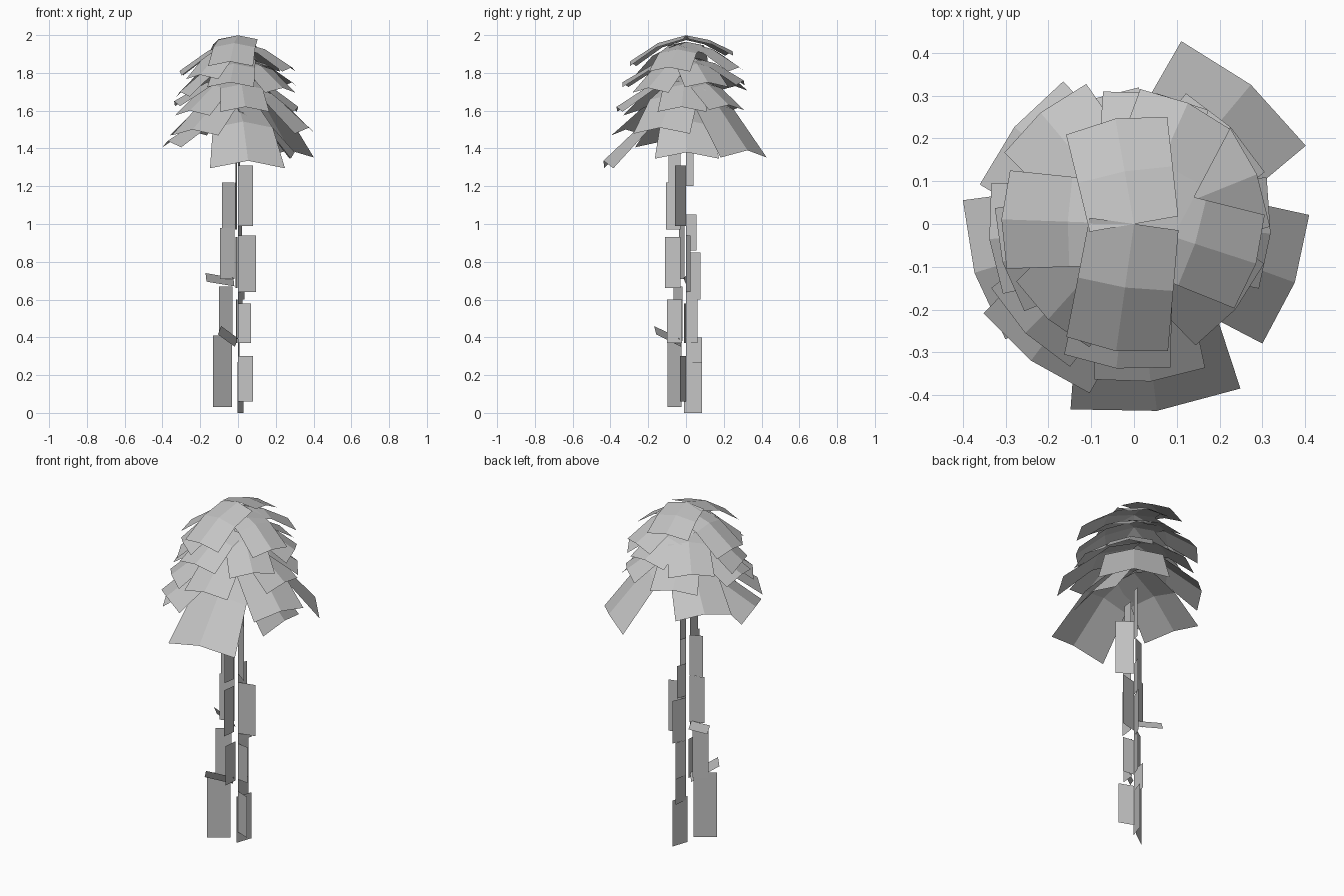
import bpy
import math
from mathutils import Vector

# Remove the default object only
default = bpy.data.objects.get("Cube")
if default:
    bpy.data.objects.remove(default, do_unlink=True)

# One flat grey for the whole plant
grey = bpy.data.materials.new("plain_grey")
grey.use_nodes = True
colour = (0.55, 0.55, 0.55, 1.0)
grey.diffuse_color = colour
grey.node_tree.nodes["Principled BSDF"].inputs["Base Color"].default_value = colour


def make_panels(name, panels):
    """Build separate flat four-cornered panels as one object."""
    vertices = [corner for panel in panels for corner in panel]
    faces = [range(first, first + 4) for first in range(0, len(vertices), 4)]
    mesh = bpy.data.meshes.new(name)
    mesh.from_pydata(vertices, [], faces)
    mesh.materials.append(grey)
    mesh.update()
    obj = bpy.data.objects.new(name, mesh)
    bpy.context.collection.objects.link(obj)


def directions(azimuth):
    """Outward and sideways unit vectors for a compass angle in degrees."""
    angle = math.radians(azimuth)
    outward = Vector((math.cos(angle), math.sin(angle), 0))
    sideways = Vector((-math.sin(angle), math.cos(angle), 0))
    return outward, sideways


def drooping_leaf(name, azimuth, reach, base_z, tip_z, base_width, tip_width):
    """Four panels folded along a ridge and bent down once, halfway along."""
    outward, sideways = directions(azimuth)
    rows = []
    for step in (0, 0.5, 1):
        half = (base_width + (tip_width - base_width) * step) / 2
        height = base_z + (tip_z - base_z) * step ** 1.75
        row = []
        for side in (-1, 0, 1):
            fold = abs(side) * half
            point = outward * (reach * step - fold * 0.14 * step)
            point += sideways * side * half
            point.z = height - fold * 0.2
            row.append(point)
        rows.append(row)
    make_panels(name, [(near[i], near[i + 1], far[i + 1], far[i])
                       for near, far in zip(rows, rows[1:]) for i in (0, 1)])


def bark_panel(name, azimuth, inner, outer, bottom, top, rise=0, lean=0):
    """A thin rectangle standing out from the trunk; loose ones rise and lean."""
    outward, sideways = directions(azimuth)
    corners = []
    for radius, height, lift, shift in ((inner, bottom, 0, 0), (outer, bottom, rise, 0),
                                        (outer, top, rise, lean), (inner, top, 0, lean)):
        point = outward * radius + sideways * shift
        point.z = height + lift
        corners.append(point)
    make_panels(name, [corners])


# Crown leaves by tier: base height, base width, tip width,
# then compass angle, reach and tip height for each leaf
tiers = {
    "upper_leaf": (1.965, 0.19, 0.23, [
        (342, 0.30, 1.83), (178, 0.31, 1.81), (66, 0.31, 1.83), (228, 0.30, 1.79)]),
    "middle_leaf": (1.89, 0.19, 0.25, [
        (22, 0.31, 1.75), (80, 0.31, 1.76), (130, 0.34, 1.73),
        (263, 0.34, 1.75), (196, 0.32, 1.70), (320, 0.31, 1.72)]),
    "lower_leaf": (1.79, 0.19, 0.26, [
        (356, 0.32, 1.62), (45, 0.32, 1.63), (112, 0.31, 1.62),
        (276, 0.37, 1.62), (186, 0.34, 1.65), (225, 0.36, 1.60)]),
    "skirt_leaf": (1.70, 0.22, 0.31, [
        (141, 0.36, 1.50), (233, 0.40, 1.50)]),
    "right_skirt_leaf": (1.76, 0.22, 0.32, [(340, 0.40, 1.51)]),
    "left_skirt_leaf": (1.61, 0.22, 0.34, [(197, 0.39, 1.44)]),
    "under_leaf": (1.62, 0.22, 0.34, [(1, 0.30, 1.38)]),
    "long_front_leaf": (1.63, 0.24, 0.40, [(277, 0.44, 1.335)]),
    "long_back_leaf": (1.74, 0.24, 0.38, [(50, 0.425, 1.39)]),
    "top_leaf": (1.999, 0.21, 0.24, [(262, 0.30, 1.86), (100, 0.25, 1.915)]),
}
for tier_name, (base_z, base_width, tip_width, leaves) in tiers.items():
    for number, (azimuth, reach, tip_z) in enumerate(leaves, 1):
        drooping_leaf(f"{tier_name}_{number}", azimuth, reach, base_z, tip_z,
                      base_width, tip_width)

# Trunk: columns of bark panels, each with compass angle, inner and
# outer radius, and the height range of every panel
trunk = {
    "left_bark": [
        (-21, 0, 0.086, 0.06, 0.30), (-8, 0, 0.07, 0.37, 0.58),
        (14, 0, 0.099, 0.64, 0.94), (-36, 0, 0.099, 0.99, 1.31)],
    "right_bark": [
        (216, 0.04, 0.165, 0.03, 0.41), (213, 0.035, 0.12, 0.38, 0.67),
        (202, 0.02, 0.102, 0.71, 0.98), (204, 0.02, 0.093, 0.98, 1.22)],
    "front_bark": [
        (264, 0.02, 0.10, 0.37, 0.60), (263, 0.03, 0.112, 0.66, 0.93),
        (262, 0.03, 0.106, 0.97, 1.22), (262, 0.03, 0.093, 1.20, 1.45)],
    "back_bark": [
        (71, -0.01, 0.089, 0, 0.27), (84, 0, 0.085, 0.25, 0.40),
        (68, 0, 0.066, 0.37, 0.60), (66, 0, 0.083, 0.60, 0.85),
        (70, 0, 0.06, 0.86, 1.05), (76, 0, 0.042, 1.20, 1.50)],
    # Loose strips that tilt upward, away from the trunk
    "loose_bark": [
        (236, 0.03, 0.19, 0.35, 0.395, 0.065, 0.02),
        (166, 0.02, 0.172, 0.67, 0.715, 0.025, 0.02)],
}
for column_name, panels in trunk.items():
    for number, panel in enumerate(panels, 1):
        bark_panel(f"{column_name}_{number}", *panel)
